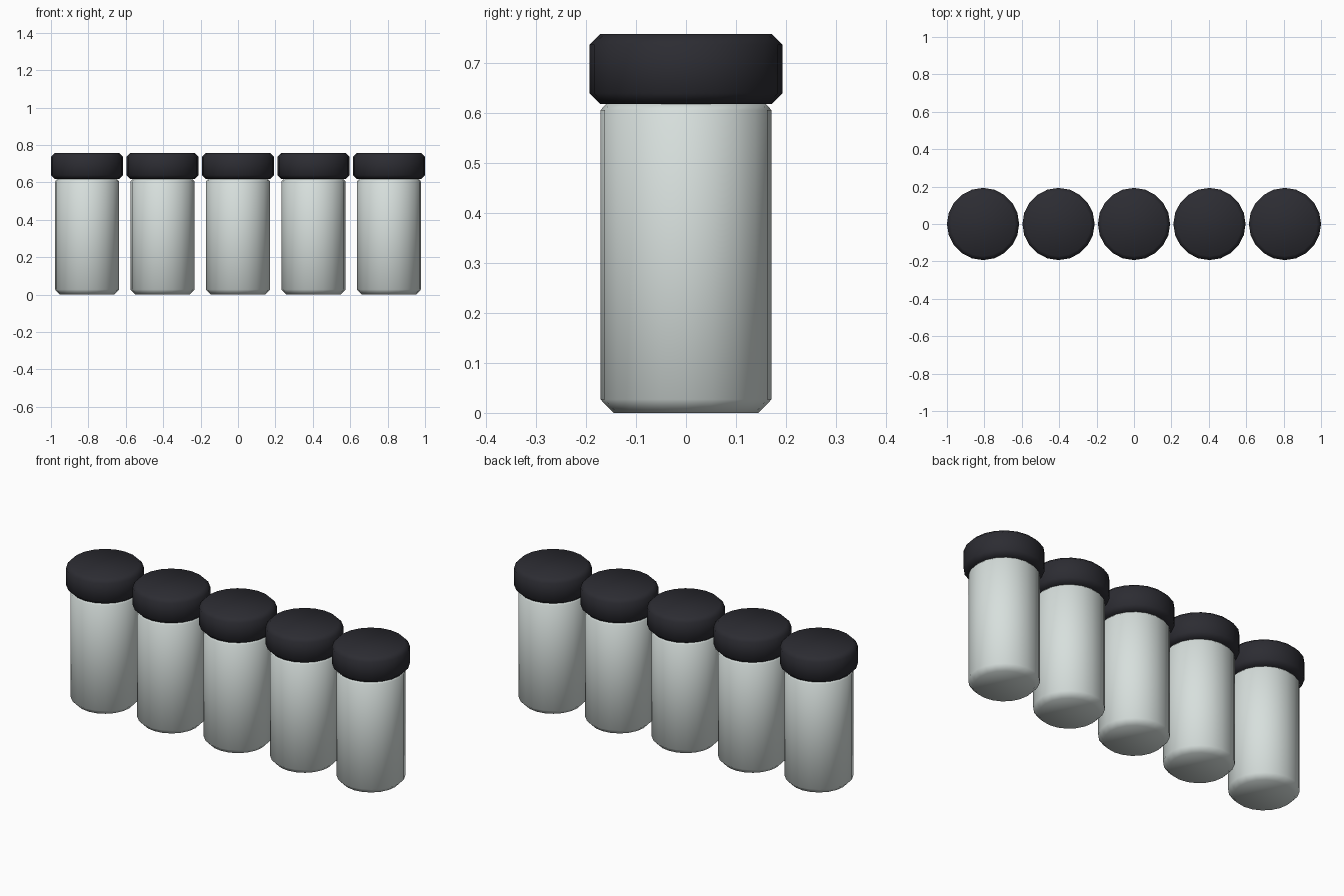
import bpy
import bmesh
import math

cube = bpy.data.objects.get("Cube")
if cube:
    bpy.data.objects.remove(cube, do_unlink=True)

SIDES = 20
COUNT = 5
SPACING = 0.4035


def make_material(name, color):
    mat = bpy.data.materials.new(name)
    mat.use_nodes = True
    mat.diffuse_color = color
    mat.node_tree.nodes["Principled BSDF"].inputs["Base Color"].default_value = color
    return mat


def turned(name, profile, mat, x):
    """Closed round part from (radius, height) rings, capped at both ends."""
    bm = bmesh.new()
    rings = []
    for r, z in profile:
        angles = [math.tau * i / SIDES for i in range(SIDES)]
        rings.append([bm.verts.new((r * math.cos(a), r * math.sin(a), z)) for a in angles])
    for low, high in zip(rings, rings[1:]):
        for i in range(SIDES):
            j = (i + 1) % SIDES
            bm.faces.new((low[i], low[j], high[j], high[i]))
    bm.faces.new(rings[0][::-1])
    bm.faces.new(rings[-1])
    for face in bm.faces:
        face.smooth = True
    mesh = bpy.data.meshes.new(name)
    bm.to_mesh(mesh)
    bm.free()
    mesh.materials.append(mat)
    obj = bpy.data.objects.new(name, mesh)
    obj.location.x = x
    bpy.context.collection.objects.link(obj)
    return obj


glass = make_material("pale_glass", (0.68, 0.74, 0.72, 1))
plastic = make_material("black_plastic", (0.025, 0.025, 0.032, 1))

# Chamfered outlines of the jar and its lid
jar = [(0.145, 0), (0.171, 0.027), (0.171, 0.605), (0.158, 0.619)]
lid = [(0.171, 0.617), (0.193, 0.639), (0.193, 0.736), (0.172, 0.757)]

# Row of identical jars
for n in range(COUNT):
    x = (n - (COUNT - 1) / 2) * SPACING
    turned(f"jar_body_{n + 1}", jar, glass, x)
    turned(f"jar_lid_{n + 1}", lid, plastic, x)
